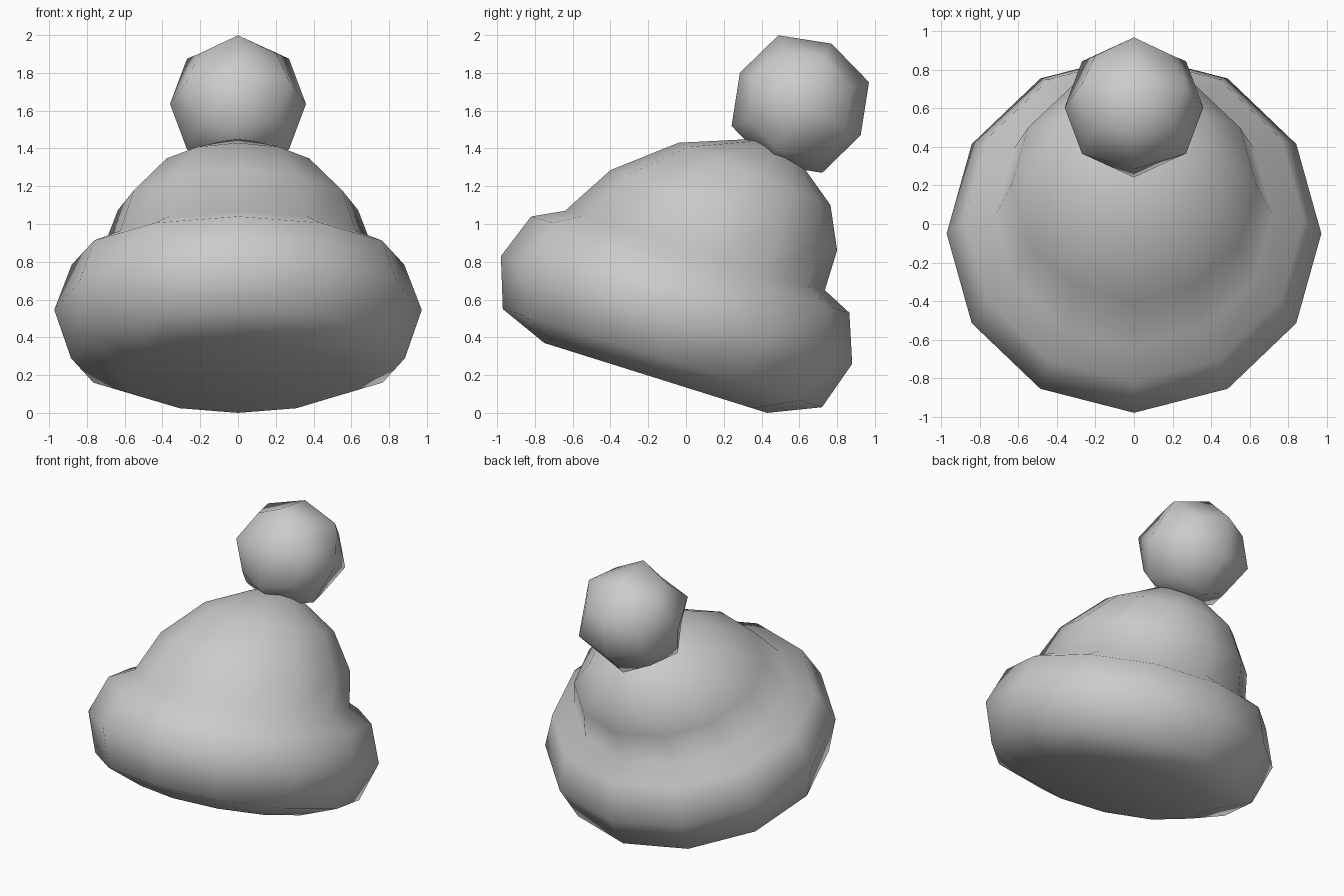
import bpy, bmesh, math
from mathutils import Vector

cube = bpy.data.objects.get("Cube")
if cube:
    bpy.data.objects.remove(cube, do_unlink=True)

grey = bpy.data.materials.new("plain grey")
grey.use_nodes = True
colour = (0.6, 0.6, 0.6, 1)
grey.diffuse_color = colour
grey.node_tree.nodes["Principled BSDF"].inputs["Base Color"].default_value = colour


def finish(name, bm):
    """Turn a bmesh into a smooth grey object."""
    bmesh.ops.recalc_face_normals(bm, faces=bm.faces)
    for face in bm.faces:
        face.smooth = True
    mesh = bpy.data.meshes.new(name)
    bm.to_mesh(mesh)
    bm.free()
    mesh.materials.append(grey)
    obj = bpy.data.objects.new(name, mesh)
    bpy.context.collection.objects.link(obj)
    return obj


# Knitted hat: tilted rings, each given by its front and back point (y, z)
SIDES = 12
rings = [
    ((-0.75, 0.37), (0.43, 0.0)),     # opening
    ((-0.97, 0.55), (0.72, 0.03)),    # rolled brim
    ((-0.98, 0.83), (0.88, 0.26)),
    ((-0.82, 1.04), (0.865, 0.53)),
    ((-0.64, 1.07), (0.735, 0.65)),   # crease above brim
    ((-0.40, 1.285), (0.80, 0.86)),   # crown, leaning back
    ((-0.04, 1.43), (0.765, 1.10)),
    ((0.35, 1.45), (0.63, 1.29)),
]
bm = bmesh.new()
loops = []
for front, back in rings:
    f, b = Vector((0, *front)), Vector((0, *back))
    centre, arm = (f + b) / 2, (f - b) / 2
    loop = []
    for i in range(SIDES):
        a = math.tau * i / SIDES
        side = Vector((arm.length * math.sin(a), 0, 0))
        loop.append(bm.verts.new(centre + arm * math.cos(a) + side))
    loops.append(loop)
for low, high in zip(loops, loops[1:]):
    for i in range(SIDES):
        j = (i + 1) % SIDES
        bm.faces.new((low[i], low[j], high[j], high[i]))
bm.faces.new(loops[0])
bm.faces.new(loops[-1])
finish("hat", bm)

# Pompom: a rounded cube leaning back on the crown
bm = bmesh.new()
bmesh.ops.create_cube(bm, size=0.72)
pompom = finish("pompom", bm)
pompom.location = (0, 0.605, 1.635)
pompom.rotation_euler.x = math.radians(-27.3)
rounding = pompom.modifiers.new("rounding", "SUBSURF")
rounding.levels = rounding.render_levels = 1
rounding.use_limit_surface = False
